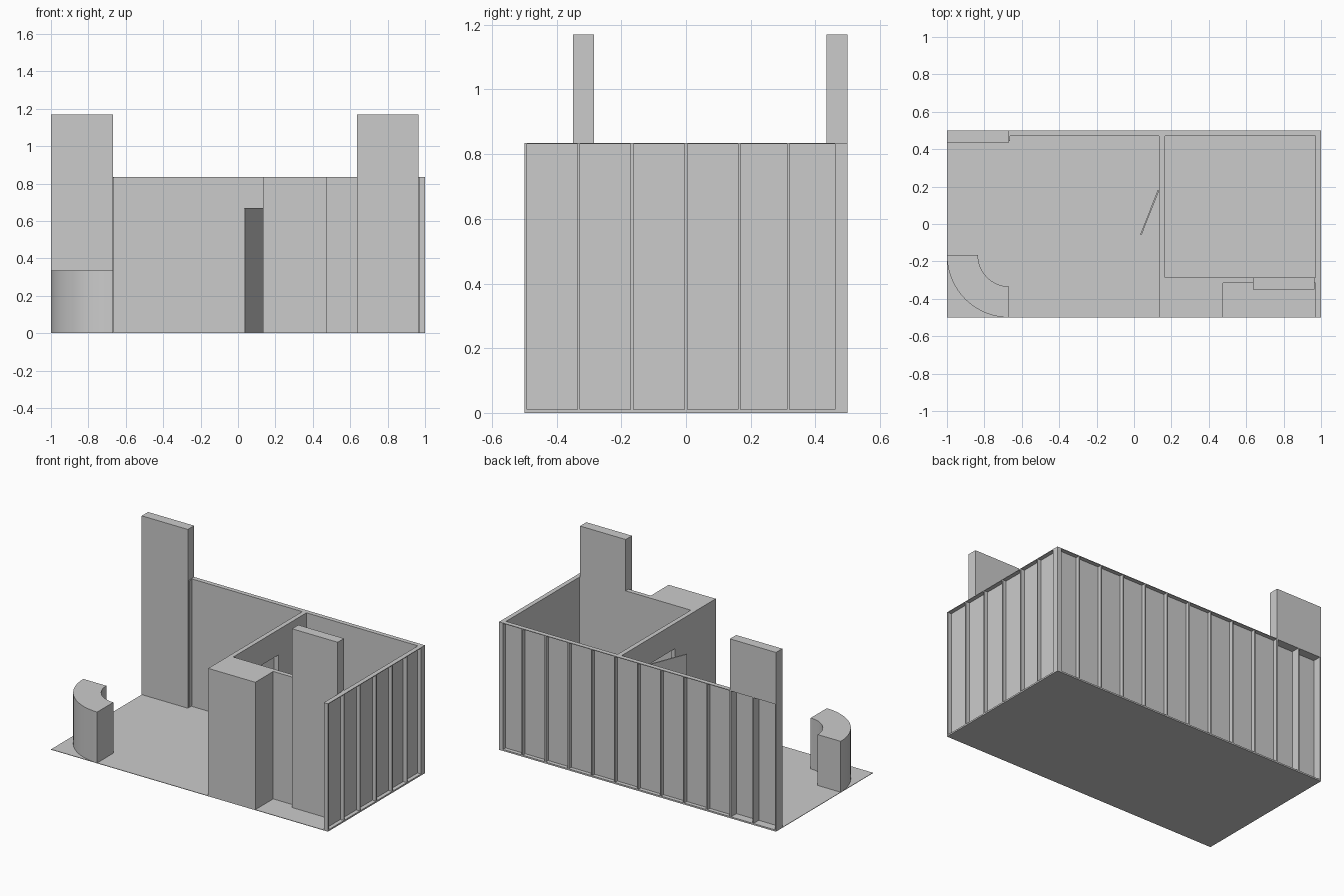
import bpy, bmesh
from math import cos, sin, pi, atan2, hypot

if "Cube" in bpy.data.objects:
    bpy.data.objects.remove(bpy.data.objects["Cube"])

H, TOWER_H = 0.835, 1.17      # wall and tower heights
PITCH, STUD = 1 / 6, 0.008    # stud spacing and width


def boxes(name, spans):
    """One object made of axis-aligned boxes (x0, x1, y0, y1, z0, z1)."""
    bm = bmesh.new()
    for x0, x1, y0, y1, z0, z1 in spans:
        vs = bmesh.ops.create_cube(bm, size=1)["verts"]
        for v in vs:
            v.co = (x0 + (v.co.x + .5) * (x1 - x0),
                    y0 + (v.co.y + .5) * (y1 - y0),
                    z0 + (v.co.z + .5) * (z1 - z0))
    return finish(name, bm)


def finish(name, bm):
    bmesh.ops.recalc_face_normals(bm, faces=bm.faces)
    me = bpy.data.meshes.new(name)
    bm.to_mesh(me)
    bm.free()
    ob = bpy.data.objects.new(name, me)
    bpy.context.collection.objects.link(ob)
    return ob


# Floor sheet
boxes("floor", [(-1, 1, -.5, .5, 0, .003)])

# Back wall: inner skin, rails and exposed outer studs
boxes("back_wall_skin", [(-.67, .97, .47, .474, 0, H)])
boxes("back_wall_rails", [(-1, 1, .47, .5, 0, .01), (-1, 1, .47, .5, H - .004, H)])
studs = []
for i in range(13):
    x = min(max(-1 + i * PITCH - STUD / 2, -1), 1 - STUD)
    front = .445 if x < -.66 else .472
    studs.append((x, x + STUD, front, .5, .008, H - .002))
boxes("back_wall_studs", studs)

# Right wall, same construction
boxes("right_wall_skin", [(.97, .974, -.5, .474, 0, H)])
boxes("right_wall_rails", [(.97, 1, -.5, .5, 0, .01), (.97, 1, -.5, .5, H - .004, H)])
ys = [-.496, -.332, -.167, 0, .1645, .3165, .464, .496]
boxes("right_wall_studs",
      [(.972, 1, y - STUD / 2, y + STUD / 2, .008, H - .002) for y in ys])
boxes("corner_post", [(.972, 1, .464, .496, .008, H - .002)])

# Back left tower: hollow behind the lower part, full depth above the wall
boxes("left_tower", [
    (-1, -.667, .435, .445, 0, H),
    (-1, -.992, .44, .5, 0, H),
    (-.675, -.667, .44, .498, 0, H),
    (-1, -.667, .445, .5, 0, .01),
    (-1, -.667, .435, .5, H - .004, TOWER_H)])

# Front right tower
boxes("right_tower", [(.635, .965, -.35, -.285, 0, TOWER_H)])

# Store room: front wall, solid front block, partition with a door opening
boxes("store_front_wall", [(.475, .635, -.315, -.285, 0, H),
                           (.965, .97, -.315, -.285, 0, H)])
boxes("store_front_block", [(.135, .475, -.5, -.285, 0, H)])
D0, D1, DH = -.08, .18, .67
boxes("store_partition", [(.135, .165, -.285, D0, 0, H),
                          (.135, .165, D1, .47, 0, H),
                          (.135, .165, D0, D1, DH, H)])

# Open door leaf, hinged on the partition
dx, dy = -.095, -.24
door = boxes("door", [(0, hypot(dx, dy), -.008, 0, .003, DH)])
door.location = (.135, D1, 0)
door.rotation_euler.z = atan2(dy, dx)

# Curved counter: quarter ring extruded upwards
bm = bmesh.new()
cx, cy, n = -.667, -.167, 32
angles = [pi + pi / 2 * i / n for i in range(n + 1)]
ring = [(cx + .333 * cos(a), cy + .333 * sin(a), 0) for a in angles]
ring += [(cx + .167 * cos(a), cy + .167 * sin(a), 0) for a in reversed(angles)]
face = bm.faces.new([bm.verts.new(p) for p in ring])
up = bmesh.ops.extrude_face_region(bm, geom=[face], use_keep_orig=True)["geom"]
bmesh.ops.translate(bm, vec=(0, 0, .335),
                    verts=[g for g in up if isinstance(g, bmesh.types.BMVert)])
counter = finish("curved_counter", bm)
bpy.context.view_layer.objects.active = counter
counter.select_set(True)
bpy.ops.object.shade_smooth_by_angle()
